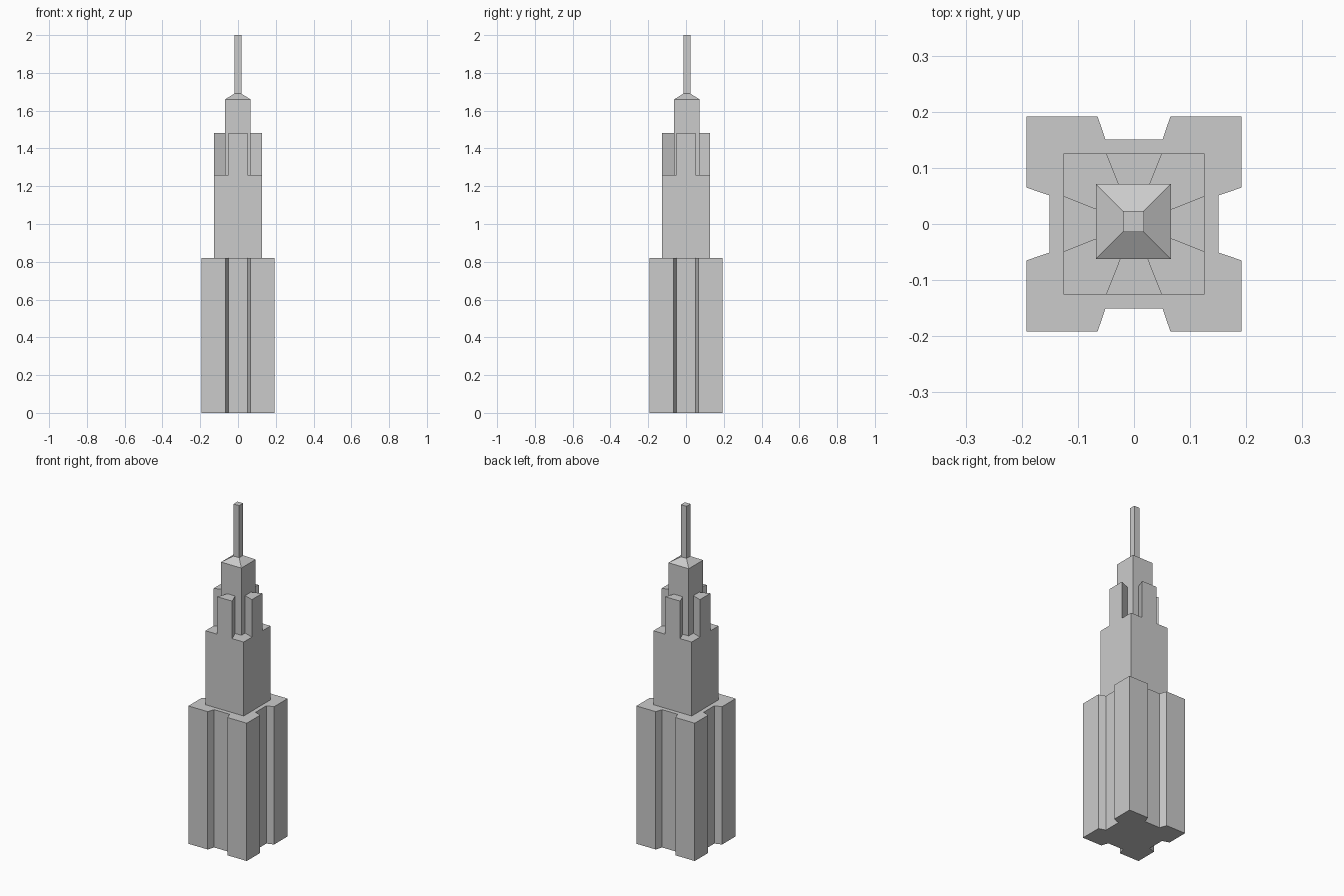
import bpy
import bmesh
from math import pi
from mathutils import Matrix, Vector

if "Cube" in bpy.data.objects:
    bpy.data.objects.remove(bpy.data.objects["Cube"])

SINK = 0.01  # upper parts overlap the part below


def prism(name, outline, z0, z1, top=None):
    """Closed solid from a plan outline, optionally tapering to a top outline."""
    top = top or outline
    bm = bmesh.new()
    low = [bm.verts.new((x, y, z0)) for x, y in outline]
    high = [bm.verts.new((x, y, z1)) for x, y in top]
    n = len(low)
    bm.faces.new(low[::-1])
    bm.faces.new(high)
    for i in range(n):
        j = (i + 1) % n
        bm.faces.new((low[i], low[j], high[j], high[i]))
    bmesh.ops.recalc_face_normals(bm, faces=bm.faces)
    mesh = bpy.data.meshes.new(name)
    bm.to_mesh(mesh)
    bm.free()
    obj = bpy.data.objects.new(name, mesh)
    bpy.context.collection.objects.link(obj)
    return obj


def turned(points, quarter):
    """Rotate plan points by quarter turns about the centre."""
    rot = Matrix.Rotation(quarter * pi / 2, 2)
    return [tuple(rot @ Vector(p)) for p in points]


def square(r, cx=0.0, cy=0.0):
    return [(cx - r, cy - r), (cx + r, cy - r), (cx + r, cy + r), (cx - r, cy + r)]


# Base with a splayed recess in the middle of each side
side = [(-0.192, -0.192), (-0.065, -0.192), (-0.051, -0.151),
        (0.051, -0.151), (0.065, -0.192)]
prism("base", [p for q in range(4) for p in turned(side, q)], 0, 0.82)

# Middle block
prism("middle_block", square(0.126), 0.82 - SINK, 1.26)

# Four wedge-shaped buttresses around the upper tower
wedge = [(-0.05, -0.126), (0.05, -0.126), (0.022, -0.055), (-0.022, -0.055)]
for q, label in enumerate(("front", "right", "back", "left")):
    prism("buttress_" + label, turned(wedge, q), 1.26 - SINK, 1.483)

# Upper tower, hipped roof and spire, set slightly off centre
cx, cy = -0.001, 0.0045
prism("upper_tower", square(0.067, cx, cy), 1.26 - SINK, 1.66)
prism("roof", square(0.067, cx, cy), 1.66, 1.69, square(0.0185, cx, cy))
prism("spire", square(0.0185, cx, cy), 1.69, 2.0)
